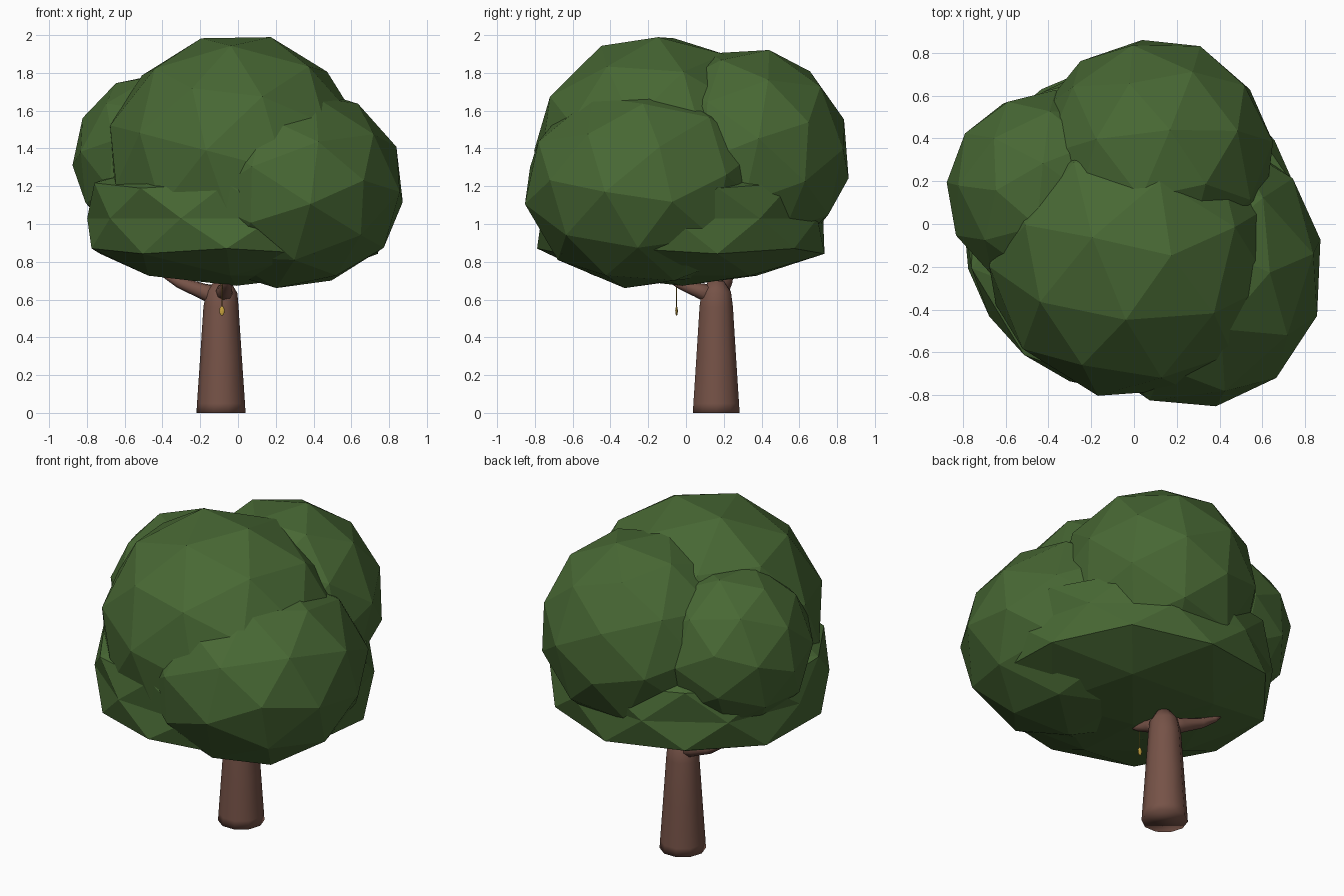
import bpy, bmesh, math
from mathutils import Vector, Euler, Matrix

if "Cube" in bpy.data.objects:
    bpy.data.objects.remove(bpy.data.objects["Cube"])


def material(name, rgb):
    m = bpy.data.materials.new(name)
    m.diffuse_color = (*rgb, 1)
    m.use_nodes = True
    m.node_tree.nodes["Principled BSDF"].inputs["Base Color"].default_value = m.diffuse_color
    return m


LEAF = material("leaf_green", (0.064, 0.138, 0.034))
BARK = material("bark_brown", (0.18, 0.085, 0.063))
GOLD = material("gold", (0.6, 0.38, 0.05))


def finish(bm, name, mat, smooth=False):
    bmesh.ops.recalc_face_normals(bm, faces=bm.faces)
    for f in bm.faces:
        f.smooth = smooth
    me = bpy.data.meshes.new(name)
    bm.to_mesh(me)
    bm.free()
    me.materials.append(mat)
    ob = bpy.data.objects.new(name, me)
    bpy.context.collection.objects.link(ob)
    return ob


def blob(name, centre, radii, rot=(0, 0, 0), floor=None):
    """Low-poly foliage clump; the rotation is applied before the scaling."""
    bm = bmesh.new()
    bmesh.ops.create_icosphere(bm, subdivisions=2, radius=1.02,
                               matrix=Euler(rot).to_matrix().to_4x4())
    for v in bm.verts:
        p = v.co.copy()
        # steep rim and shallow bowl-shaped underside
        if floor is not None:
            flat = math.hypot(p.x, p.y)
            if flat > 0.01:
                k = min(flat * 1.13, 1.0) / flat
                p.x, p.y = p.x * k, p.y * k
        v.co = Vector(c + r * q for c, r, q in zip(centre, radii, p))
        if floor is not None:
            dist = math.hypot(v.co.x - centre[0], v.co.y - centre[1])
            v.co.z = max(v.co.z, floor + 0.28 * dist ** 2)
    return finish(bm, name, LEAF)


def tube(name, rings, sides, mat):
    """Smooth tapered tube through (x, y, z, radius) rings."""
    bm = bmesh.new()
    pts = [Vector(r[:3]) for r in rings]
    loops = []
    for i, p in enumerate(pts):
        d = pts[min(i + 1, len(pts) - 1)] - pts[max(i - 1, 0)]
        q = Vector((0, 0, 1)).rotation_difference(d)
        loops.append([bm.verts.new(p + q @ Vector((
            rings[i][3] * math.cos(2 * math.pi * k / sides),
            rings[i][3] * math.sin(2 * math.pi * k / sides), 0)))
            for k in range(sides)])
    for a, b in zip(loops, loops[1:]):
        for k in range(sides):
            n = (k + 1) % sides
            bm.faces.new((a[k], a[n], b[n], b[k]))
    bm.faces.new(loops[0][::-1])
    bm.faces.new(loops[-1])
    return finish(bm, name, mat, True)


# Foliage clumps
blob("foliage_top", (-0.01, -0.15, 1.345), (0.68, 0.66, 0.655), (0.1, 0.25, 0.4))
blob("foliage_back", (0.09, 0.315, 1.365), (0.56, 0.55, 0.565), (0.5, 0.1, 0.9))
blob("foliage_right", (0.27, -0.21, 1.195), (0.61, 0.65, 0.535), (0.2, 0.6, 0.3))
blob("foliage_left", (-0.41, 0.15, 1.34), (0.46, 0.47, 0.46), (0.7, 0.3, 0.2))
blob("foliage_base", (-0.01, -0.02, 1.03), (0.79, 0.77, 0.35), (0, 0, 0.25), 0.655)

# Trunk with a rounded top
tube("trunk", [(-0.09, 0.16, 0, 0.13), (-0.09, 0.16, 0.05, 0.127),
               (-0.09, 0.16, 0.3, 0.11), (-0.09, 0.16, 0.56, 0.093),
               (-0.085, 0.16, 0.64, 0.082), (-0.08, 0.16, 0.70, 0.04)], 10, BARK)

# Curved tapering branches
tube("left_branch", [(-0.08, 0.16, 0.61, 0.06), (-0.19, 0.185, 0.645, 0.042),
                     (-0.31, 0.215, 0.69, 0.03), (-0.39, 0.235, 0.735, 0.018),
                     (-0.45, 0.25, 0.79, 0.006)], 8, BARK)
tube("front_branch", [(-0.08, 0.16, 0.62, 0.06), (-0.07, 0.06, 0.65, 0.038),
                      (-0.06, -0.03, 0.68, 0.025), (-0.05, -0.12, 0.72, 0.006)],
     8, BARK)

# Hanging thread with a small pendant
tube("thread", [(-0.085, -0.05, 0.56, 0.002), (-0.085, -0.05, 0.70, 0.002)], 4, GOLD)
bm = bmesh.new()
bmesh.ops.create_icosphere(bm, subdivisions=2, radius=1, matrix=(
    Matrix.Translation((-0.085, -0.05, 0.54)) @ Matrix.Diagonal((0.014, 0.007, 0.026, 1))))
finish(bm, "pendant", GOLD)
